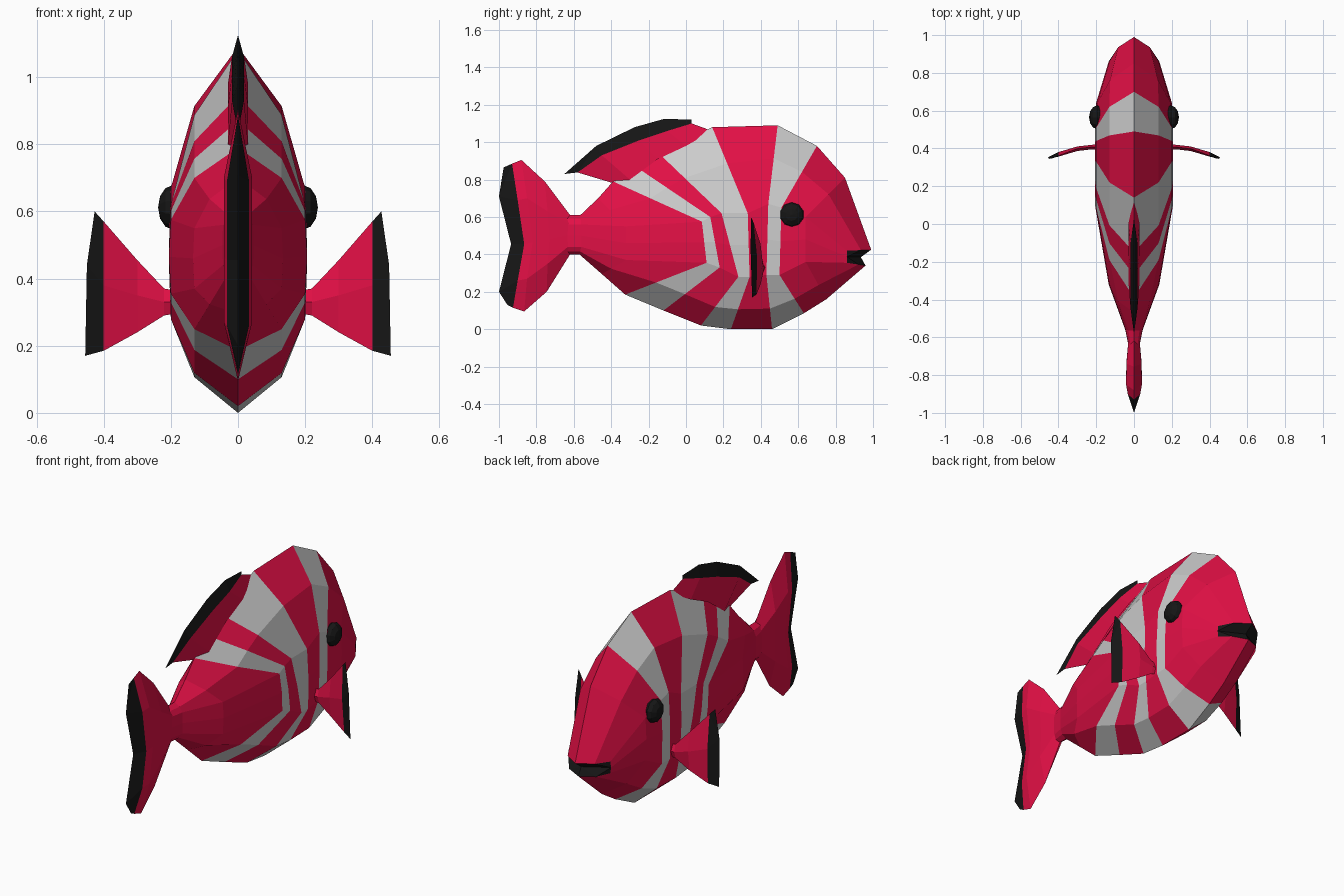
import bpy, bmesh
from mathutils import Vector


def material(name, rgb):
    m = bpy.data.materials.new(name)
    m.diffuse_color = (*rgb, 1)
    return m


RED = material("red", (0.76, 0.005, 0.06))
GREY = material("pale_grey", (0.56, 0.56, 0.56))
BLACK = material("black", (0.008, 0.008, 0.008))
MATS = [RED, GREY, BLACK]


def finish(bm, name, mirror=False):
    bmesh.ops.remove_doubles(bm, verts=bm.verts, dist=0.0005)
    bmesh.ops.recalc_face_normals(bm, faces=bm.faces)
    me = bpy.data.meshes.new(name)
    bm.to_mesh(me)
    bm.free()
    for m in MATS:
        me.materials.append(m)
    ob = bpy.data.objects.new(name, me)
    bpy.context.collection.objects.link(ob)
    if mirror:
        mod = ob.modifiers.new("mirror", "MIRROR")
        mod.merge_threshold = 0.0005
    return ob


def face(bm, verts, mat):
    f = bm.faces.new(verts)
    f.material_index = mat


# Body: curved hoops at the stripe borders, nose to tail.
# Each: half width, top, upper side, lower side, bottom (y, z), colour behind it
hoops = [
    (0.13, (0.99, 0.425), (0.86, 0.42), (0.86, 0.355), (0.96, 0.34), 0),
    (0.195, (0.85, 0.81), (0.64, 0.60), (0.64, 0.36), (0.75, 0.16), 0),
    (0.20, (0.70, 0.98), (0.51, 0.65), (0.50, 0.29), (0.63, 0.085), 1),
    (0.20, (0.49, 1.09), (0.44, 0.67), (0.43, 0.29), (0.46, 0.0), 0),
    (0.20, (0.14, 1.08), (0.33, 0.62), (0.34, 0.28), (0.24, 0.0), 1),
    (0.20, (-0.15, 0.945), (0.19, 0.62), (0.28, 0.28), (0.08, 0.02), 0),
    (0.20, (-0.27, 0.87), (0.13, 0.60), (0.18, 0.33), (-0.12, 0.10), 1),
    (0.20, (-0.39, 0.79), (0.085, 0.575), (0.11, 0.355), (-0.325, 0.185), 0),
    (0.13, (-0.47, 0.70), (-0.32, 0.55), (-0.32, 0.37), (-0.45, 0.295), 0),
    (0.045, (-0.565, 0.61), (-0.56, 0.56), (-0.56, 0.44), (-0.57, 0.40), 0),
    (0.03, (-0.635, 0.61), (-0.635, 0.56), (-0.635, 0.44), (-0.635, 0.40), 0),
]
bm = bmesh.new()
rings = []
for w, t, u, l, b, _ in hoops:
    T, B = Vector((0, *t)), Vector((0, *b))
    U, L = Vector((w, *u)), Vector((w, *l))
    I1, I2 = T.lerp(U, 0.42), B.lerp(L, 0.38)
    I1.x = I2.x = 0.65 * w
    M = (U + L) / 2
    M.x = w * 1.03
    rings.append([bm.verts.new(p) for p in (T, I1, U, M, L, I2, B)])
for i in range(len(rings) - 1):
    a, b = rings[i], rings[i + 1]
    for j in range(6):
        face(bm, (a[j], a[j + 1], b[j + 1], b[j]), hoops[i][5])
# Mouth notch
T, I1, U, M, L, I2, B = rings[0]
N = bm.verts.new((0, 0.935, 0.385))
for tri in ((T, I1, N), (I1, U, M), (I1, M, N), (N, M, I2), (M, L, I2), (N, I2, B)):
    face(bm, tri, 2)
finish(bm, "body", True)


# Fins: lens-shaped sheets, rows run from root to edge, last strip black
def fin(name, rows, thick, place, mirror=False):
    bm = bmesh.new()
    for s in (-1, 1):
        grid = []
        for row, t in zip(rows, thick):
            n = len(row)
            grid.append([bm.verts.new(place(a, b, 0 if k in (0, n - 1) else s * t))
                         for k, (a, b) in enumerate(row)])
        for i in range(len(grid) - 1):
            for k in range(len(grid[0]) - 1):
                face(bm, (grid[i][k], grid[i][k + 1], grid[i + 1][k + 1], grid[i + 1][k]),
                     2 if i == len(grid) - 2 else 0)
    return finish(bm, name, mirror)


def upright(a, b, t):
    return (t, a, b)


fin("tail_fin", [
    [(-0.62, 0.61), (-0.62, 0.56), (-0.62, 0.505), (-0.62, 0.45), (-0.62, 0.40)],
    [(-0.755, 0.79), (-0.74, 0.63), (-0.73, 0.48), (-0.74, 0.35), (-0.745, 0.20)],
    [(-0.88, 0.905), (-0.85, 0.70), (-0.82, 0.465), (-0.85, 0.27), (-0.865, 0.095)],
    [(-0.93, 0.885), (-0.90, 0.69), (-0.865, 0.455), (-0.90, 0.26), (-0.925, 0.115)],
    [(-0.975, 0.865), (-1.0, 0.71), (-0.935, 0.455), (-1.0, 0.20), (-0.955, 0.13)],
], [0.03, 0.04, 0.042, 0.033, 0], upright)

fin("dorsal_fin", [
    [(-0.37, 0.775), (-0.30, 0.80), (-0.15, 0.91), (0.0, 0.98), (0.14, 1.06)],
    [(-0.58, 0.838), (-0.45, 0.93), (-0.25, 1.01), (-0.10, 1.06), (0.03, 1.10)],
    [(-0.65, 0.83), (-0.48, 0.98), (-0.275, 1.08), (-0.115, 1.125), (0.03, 1.12)],
], [0.03, 0.018, 0], upright)

fin("side_fins", [
    [(0.19, 0.365), (0.19, 0.33), (0.19, 0.295)],
    [(0.22, 0.37), (0.22, 0.33), (0.22, 0.29)],
    [(0.30, 0.455), (0.30, 0.35), (0.30, 0.24)],
    [(0.40, 0.57), (0.40, 0.38), (0.40, 0.185)],
    [(0.427, 0.60), (0.45, 0.44), (0.455, 0.17)],
], [0.015, 0.012, 0.012, 0.012, 0],
    lambda a, b, t: (a, 0.408 - 0.95 * (a - 0.2) ** 2 + t - 0.04 * (b - 0.35) * (a > 0.3), b), True)

# Eyes: flattened faceted balls
bm = bmesh.new()
bmesh.ops.create_uvsphere(bm, u_segments=10, v_segments=6, radius=1)
for v in bm.verts:
    x, y, z = v.co
    v.co = (0.195 + 0.043 * z, 0.565 + 0.066 * x, 0.612 + 0.066 * y)
for f in bm.faces:
    f.material_index = 2
finish(bm, "eyes", True)
